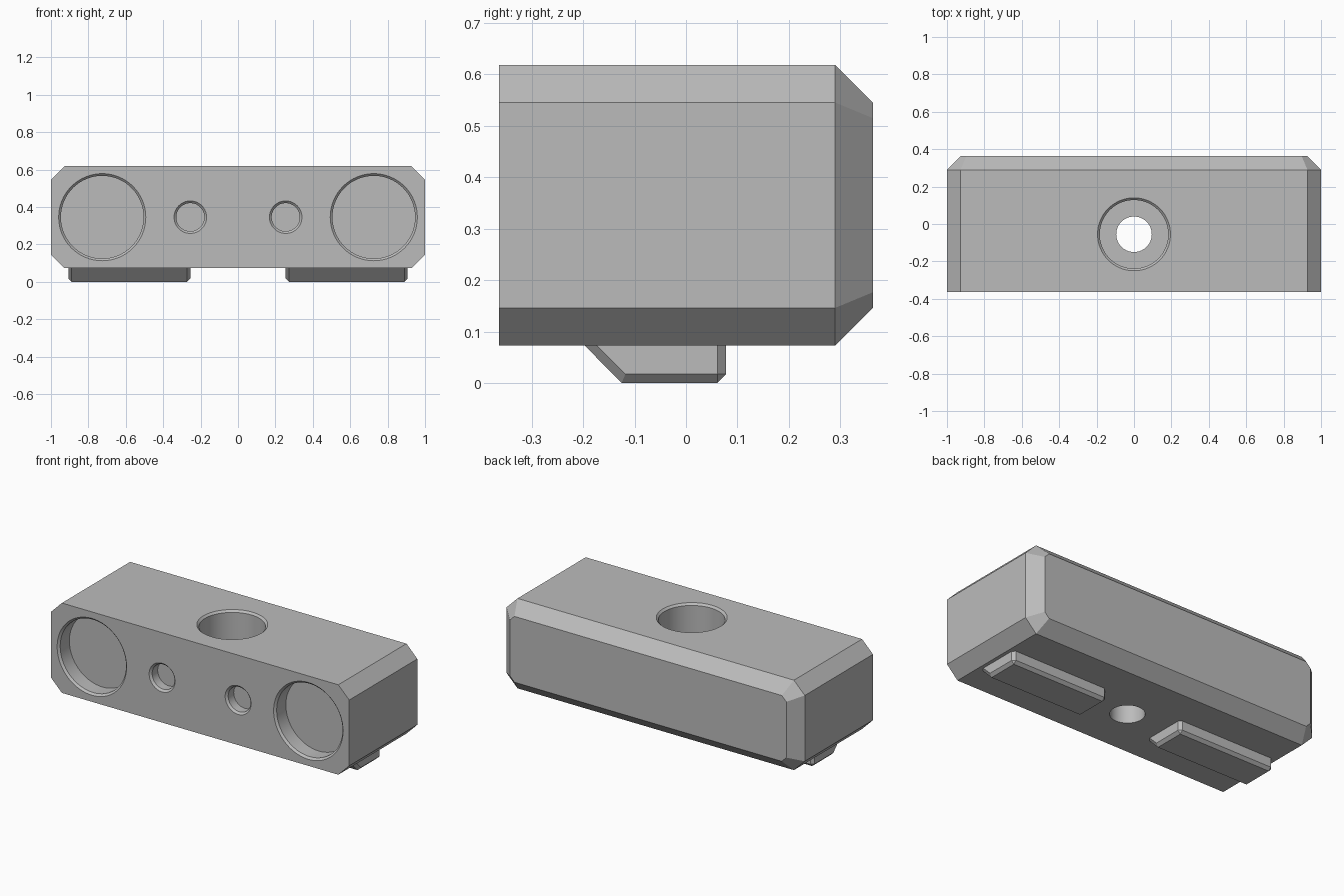
import bpy, bmesh, math
from mathutils import Matrix, Vector

old = bpy.data.objects.get("Cube")
if old:
    bpy.data.objects.remove(old, do_unlink=True)

grey = bpy.data.materials.new("plain grey")
grey.use_nodes = True
colour = (0.5, 0.5, 0.5, 1)
grey.diffuse_color = colour
grey.node_tree.nodes["Principled BSDF"].inputs["Base Color"].default_value = colour


def make_object(name, bm):
    bmesh.ops.recalc_face_normals(bm, faces=bm.faces)
    mesh = bpy.data.meshes.new(name)
    bm.to_mesh(mesh)
    bm.free()
    mesh.materials.append(grey)
    obj = bpy.data.objects.new(name, mesh)
    bpy.context.collection.objects.link(obj)
    return obj


def loft(bm, rings):
    """Skin matching closed rings of points and cap both ends."""
    loops = [[bm.verts.new(p) for p in ring] for ring in rings]
    for a, b in zip(loops, loops[1:]):
        for i in range(len(a)):
            j = (i + 1) % len(a)
            bm.faces.new((a[i], a[j], b[j], b[i]))
    bm.faces.new(loops[0])
    bm.faces.new(loops[-1])


WIDTH, DEPTH, BOTTOM, TOP, CUT = 1.0, 0.363, 0.073, 0.618, 0.073
MID, HALF = (TOP + BOTTOM) / 2, (TOP - BOTTOM) / 2


def octagon(y, inset):
    w, h = WIDTH - inset, HALF - inset
    c = CUT - inset * (2 - math.sqrt(2))
    pts = [(w, h - c), (w - c, h), (c - w, h), (-w, h - c),
           (-w, c - h), (c - w, -h), (w - c, -h), (w, c - h)]
    return [(x, y, MID + z) for x, z in pts]


# Block with chamfered long edges and a chamfered back
bm = bmesh.new()
loft(bm, [octagon(-DEPTH, 0), octagon(DEPTH - CUT, 0), octagon(DEPTH, CUT)])
body = make_object("body", bm)


def drill(origin, direction, profile):
    """Cut a round hole; profile is (depth, radius) along the direction."""
    turn = Vector((0, 0, 1)).rotation_difference(Vector(direction)).to_matrix().to_4x4()
    place = Matrix.Translation(origin) @ turn
    n = 64
    rings = [[place @ Vector((r * math.cos(math.tau * i / n),
                              r * math.sin(math.tau * i / n), d))
              for i in range(n)] for d, r in profile]
    bm = bmesh.new()
    loft(bm, rings)
    cutter = make_object("hole_cutter", bm)
    cutter.hide_render = True
    mod = body.modifiers.new("hole", 'BOOLEAN')
    mod.operation, mod.solver, mod.object = 'DIFFERENCE', 'EXACT', cutter
    bpy.context.view_layer.objects.active = body
    bpy.ops.object.modifier_apply(modifier=mod.name)
    bpy.data.objects.remove(cutter, do_unlink=True)


def pocket(radius, depth, lip=0.012):
    """Blind hole with a small chamfered lip."""
    return [(-0.02, radius + lip + 0.02), (lip, radius), (depth, radius)]


# Round front pockets
for side in (-1, 1):
    drill((side * 0.726, -DEPTH, MID), (0, 1, 0), pocket(0.221, 0.1))
    drill((side * 0.255, -DEPTH, MID), (0, 1, 0), pocket(0.075, 0.065))

# Counterbored bolt hole through the block
drill((0, -0.055, TOP), (0, 0, -1),
      pocket(0.183, 0.2) + [(0.2, 0.095), (0.7, 0.095)])

# Wedge-fronted feet, chamfered on every edge but the front lower one
profile = [(-0.207, 0.083), (-0.125, 0), (0.078, 0), (0.078, 0.083)]
for name, x0, x1 in (("left_foot", 0.255, 0.906), ("right_foot", -0.906, -0.255)):
    bm = bmesh.new()
    loft(bm, [[(x, y, z) for y, z in profile] for x in (x0, x1)])
    edges = []
    for e in bm.edges:
        a, b = e.verts
        is_top = a.co.z > 0.05 and b.co.z > 0.05
        is_front_low = a.co.x != b.co.x and a.co.y < 0
        if not is_top and not is_front_low:
            edges.append(e)
    bmesh.ops.bevel(bm, geom=edges, offset=0.017, segments=1,
                    affect='EDGES', clamp_overlap=True)
    make_object(name, bm)

# Smooth bores, crisp edges
bpy.ops.object.select_all(action='DESELECT')
body.select_set(True)
bpy.context.view_layer.objects.active = body
bpy.ops.object.shade_smooth_by_angle(angle=math.radians(25))
